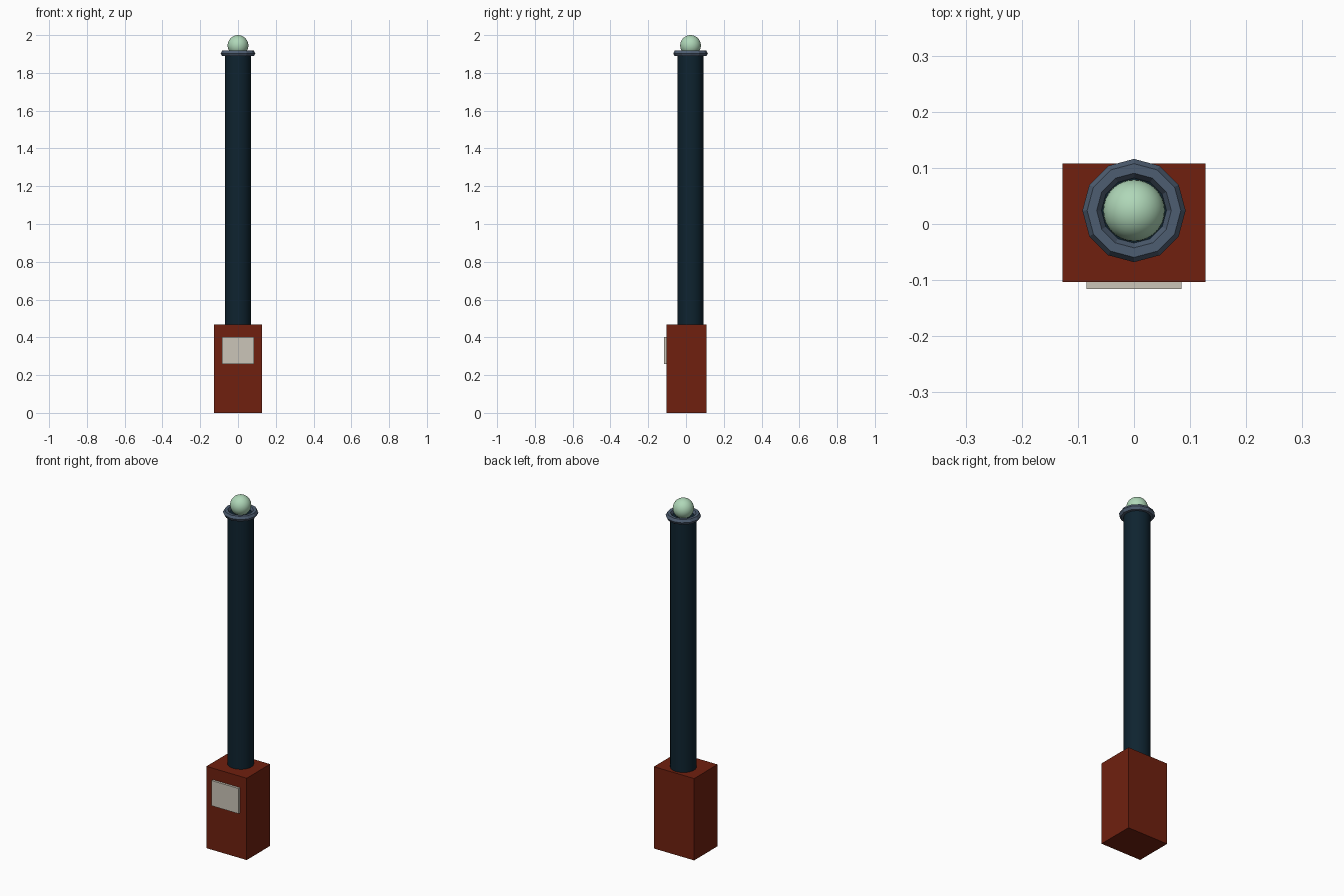
import bpy
import math

cube = bpy.data.objects.get("Cube")
if cube:
    bpy.data.objects.remove(cube, do_unlink=True)

POST_Y = 0.024


def material(name, rgb):
    mat = bpy.data.materials.new(name)
    mat.use_nodes = True
    colour = (*rgb, 1)
    mat.diffuse_color = colour
    mat.node_tree.nodes["Principled BSDF"].inputs["Base Color"].default_value = colour
    return mat


def finish(name, mat, smooth=False):
    obj = bpy.context.object
    obj.name = name
    obj.data.materials.append(mat)
    if smooth:
        bpy.ops.object.shade_smooth_by_angle(angle=math.radians(40))
    return obj


def box(name, low, high, mat):
    centre = [(a + b) / 2 for a, b in zip(low, high)]
    bpy.ops.mesh.primitive_cube_add(size=1, location=centre)
    bpy.context.object.scale = [b - a for a, b in zip(low, high)]
    bpy.ops.object.transform_apply(location=False, rotation=False, scale=True)
    return finish(name, mat)


brick = material("brick red", (0.162, 0.0144, 0.0048))
cream = material("warm cream", (0.6, 0.56, 0.48))
teal = material("dark teal", (0.0045, 0.017, 0.029))
slate = material("slate blue", (0.075, 0.11, 0.165))
mint = material("pale mint", (0.43, 0.68, 0.48))

# Block base with a raised front panel
box("base", (-0.127, -0.103, 0), (0.127, 0.108, 0.467), brick)
box("front_panel", (-0.085, -0.116, 0.258), (0.085, -0.1, 0.402), cream)

# Tall round post, sunk slightly into the base
bottom, top = 0.45, 1.903
bpy.ops.mesh.primitive_cylinder_add(vertices=32, radius=0.068, depth=top - bottom,
                                    location=(0, POST_Y, (bottom + top) / 2))
finish("post", teal, smooth=True)

# Faceted collar around the post top
bpy.ops.mesh.primitive_torus_add(major_segments=12, minor_segments=6,
                                 major_radius=0.075, minor_radius=0.017,
                                 location=(0, POST_Y, 1.903))
finish("collar", slate)

# Globe on top
bpy.ops.mesh.primitive_uv_sphere_add(segments=32, ring_count=16, radius=0.055,
                                     location=(0, POST_Y, 1.945))
finish("globe", mint, smooth=True)
